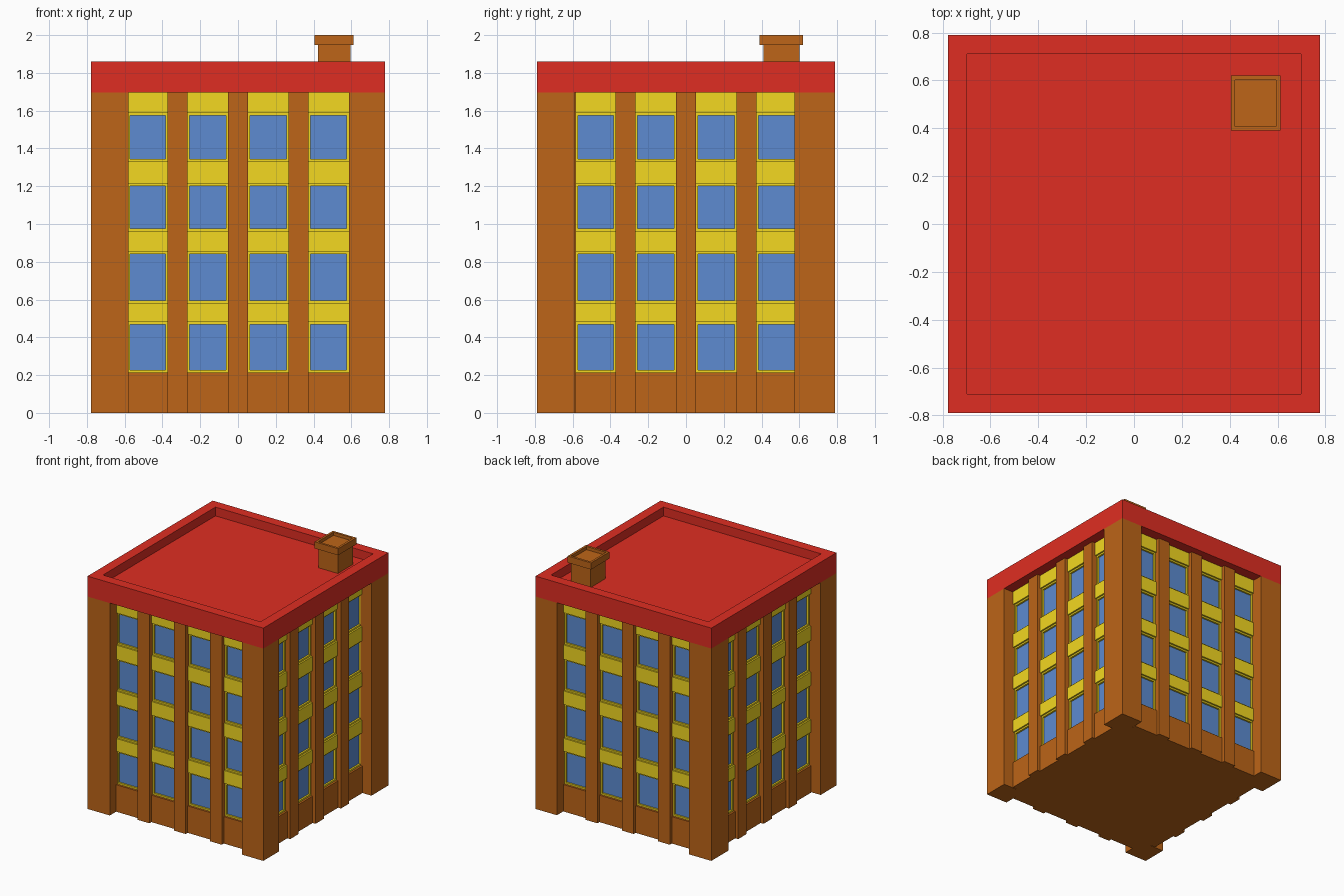
import bpy, bmesh

if "Cube" in bpy.data.objects:
    bpy.data.objects.remove(bpy.data.objects["Cube"])

HX, HY = 0.777, 0.79         # half footprint
WALL, TOP = 1.697, 1.86      # underside and top of roof
ROOF_FLOOR = 1.79


def material(name, rgb):
    m = bpy.data.materials.new(name)
    m.diffuse_color = (*rgb, 1)
    m.use_nodes = True
    m.node_tree.nodes["Principled BSDF"].inputs["Base Color"].default_value = m.diffuse_color
    return m


BROWN = material("brown_brick", (0.51, 0.13, 0.009))
YELLOW = material("yellow_trim", (0.90, 0.69, 0.015))
BLUE = material("blue_glass", (0.11, 0.26, 0.64))
RED = material("red_roof", (0.74, 0.027, 0.016))


def boxes_object(name, boxes, mat):
    """One object from boxes given as (x0, x1, y0, y1, z0, z1)."""
    bm = bmesh.new()
    for x0, x1, y0, y1, z0, z1 in boxes:
        vs = bmesh.ops.create_cube(bm, size=1)["verts"]
        for v in vs:
            v.co.x = x1 if v.co.x > 0 else x0
            v.co.y = y1 if v.co.y > 0 else y0
            v.co.z = z1 if v.co.z > 0 else z0
    me = bpy.data.meshes.new(name)
    bm.to_mesh(me)
    bm.free()
    me.materials.append(mat)
    ob = bpy.data.objects.new(name, me)
    bpy.context.collection.objects.link(ob)
    return ob


def tray(name, box, rim, floor, mat):
    """Box with a rectangular recess in its top."""
    ob = boxes_object(name, [box], mat)
    bm = bmesh.new()
    bm.from_mesh(ob.data)
    top = max(bm.faces, key=lambda f: f.calc_center_median().z)
    bmesh.ops.inset_region(bm, faces=[top], thickness=rim, use_even_offset=True)
    new = bmesh.ops.extrude_face_region(bm, geom=[top])["geom"]
    bmesh.ops.delete(bm, geom=[top], context='FACES_ONLY')
    for v in new:
        if isinstance(v, bmesh.types.BMVert):
            v.co.z = floor
    bmesh.ops.recalc_face_normals(bm, faces=bm.faces)
    bm.to_mesh(ob.data)
    bm.free()
    return ob


def on_sides(u0, u1, d_out, d_in, z0, z1):
    """The same box on all four walls, set back d_out..d_in from the outline."""
    return [(u0, u1, -HY + d_out, -HY + d_in, z0, z1),
            (u0, u1, HY - d_in, HY - d_out, z0, z1),
            (-HX + d_out, -HX + d_in, u0, u1, z0, z1),
            (HX - d_in, HX - d_out, u0, u1, z0, z1)]


# Inner block and corner piers
C = 0.12
boxes_object("building_core", [(-HX + C, HX - C, -HY + C, HY - C, 0, WALL)], BROWN)
corners = []
for x0, x1 in ((-HX, -0.58), (0.588, HX)):
    for y0, y1 in ((-HY, -0.59), (0.575, HY)):
        corners.append((x0, x1, y0, y1, 0, WALL))
boxes_object("corner_piers", corners, BROWN)

# Slim pillars between the window bays
pillars = []
for u in (-0.32, 0, 0.32):
    pillars += on_sides(u - 0.052, u + 0.052, 0.055, C, 0, WALL)
boxes_object("pillars", pillars, BROWN)

# Bays: base panel, spandrels, window frames and glass
bays = [(-0.585, -0.371), (-0.269, -0.051), (0.051, 0.269), (0.371, 0.587)]
windows = [(0.215, 0.48), (0.583, 0.853), (0.962, 1.215), (1.33, 1.587)]
bands = [(0.48, 0.583), (0.853, 0.962), (1.215, 1.33), (1.587, WALL)]
bases, spandrels, frames, glass = [], [], [], []
F = 0.013
for a, b in bays:
    bases += on_sides(a, b, 0.08, C, 0, 0.215)
    for z0, z1 in bands:
        spandrels += on_sides(a, b, 0.083, C, z0, z1)
    for z0, z1 in windows:
        frames += on_sides(a, a + F, 0.096, C, z0, z1)
        frames += on_sides(b - F, b, 0.096, C, z0, z1)
        frames += on_sides(a + F, b - F, 0.096, C, z0, z0 + F)
        frames += on_sides(a + F, b - F, 0.096, C, z1 - F, z1)
        glass += on_sides(a + F, b - F, 0.11, C, z0 + F, z1 - F)
boxes_object("base_panels", bases, BROWN)
boxes_object("spandrels", spandrels, YELLOW)
boxes_object("window_frames", frames, YELLOW)
boxes_object("window_glass", glass, BLUE)

# Roof with parapet, and chimney with hollow cap
tray("roof", (-HX, HX, -HY, HY, WALL, TOP), 0.08, ROOF_FLOOR, RED)
boxes_object("chimney_stack", [(0.424, 0.596, 0.41, 0.60, ROOF_FLOOR, 1.947)], BROWN)
tray("chimney_cap", (0.405, 0.612, 0.39, 0.62, 1.947, 2.0), 0.018, 1.975, BROWN)
